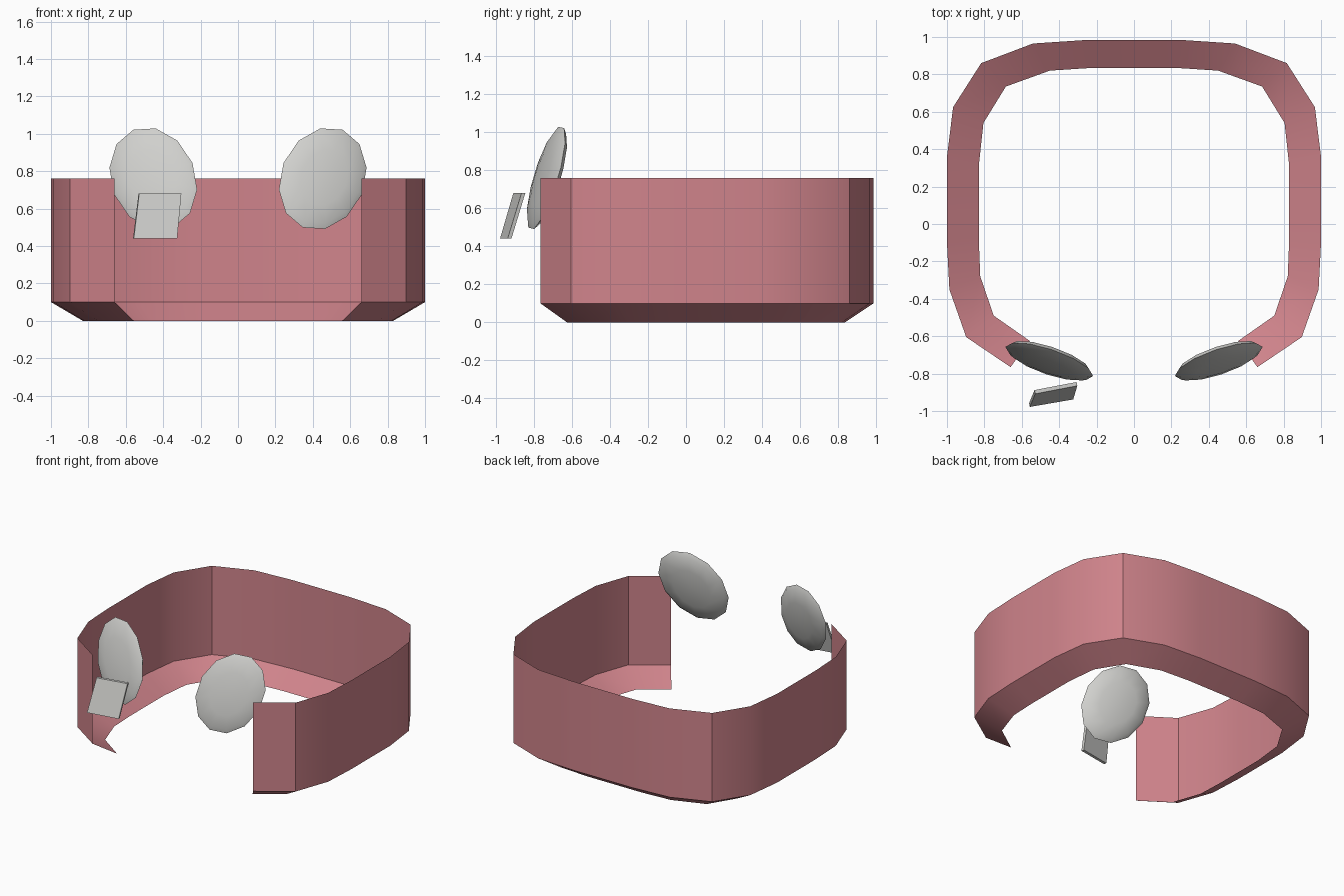
import bpy
import bmesh
from math import cos, sin, tau, radians
from mathutils import Vector

cube = bpy.data.objects.get("Cube")
if cube:
    bpy.data.objects.remove(cube)


def material(name, color):
    mat = bpy.data.materials.new(name)
    mat.use_nodes = True
    mat.diffuse_color = color
    mat.node_tree.nodes["Principled BSDF"].inputs["Base Color"].default_value = color
    return mat


pink = material("dusty pink", (0.63, 0.23, 0.26, 1))
grey = material("light grey", (0.63, 0.63, 0.61, 1))


def make_object(name, bm, mat, closed=False):
    if closed:
        bmesh.ops.recalc_face_normals(bm, faces=bm.faces[:])
    mesh = bpy.data.meshes.new(name)
    bm.to_mesh(mesh)
    bm.free()
    mesh.materials.append(mat)
    mesh.shade_smooth()
    mesh.set_sharp_from_angle(angle=radians(30))
    obj = bpy.data.objects.new(name, mesh)
    bpy.context.collection.objects.link(obj)
    return obj


def bridge(bm, low, high, loop=False):
    count = len(low)
    for i in range(count if loop else count - 1):
        j = (i + 1) % count
        bm.faces.new((low[i], low[j], high[j], high[i]))


# Open band: a thin wall with a sloping lip turned inward at the bottom
outer = [(0.66, -0.765), (0.897, -0.605), (0.987, -0.35), (1, -0.1), (1, 0.36),
         (0.967, 0.625), (0.817, 0.86), (0.54, 0.965), (0.24, 0.985)]
inner = [(0.557, -0.625), (0.75, -0.49), (0.822, -0.28), (0.83, -0.08), (0.83, 0.31),
         (0.805, 0.54), (0.685, 0.735), (0.45, 0.82), (0.22, 0.835)]


def mirrored(half):
    return half + [(-x, y) for x, y in reversed(half)]


bm = bmesh.new()
rows = [[bm.verts.new((x, y, z)) for x, y in mirrored(half)]
        for half, z in ((inner, 0), (outer, 0.1), (outer, 0.76))]
for low, high in zip(rows, rows[1:]):
    bridge(bm, low, high)
make_object("band", bm, pink)


# Oval discs: shallow domes on both sides, tilted back and turned outward
def disc(name, side):
    center = Vector((side * 0.453, -0.735, 0.76))

    def point(radius, angle, depth):
        dx = radius * (0.234 * cos(angle) + 0.02 * sin(angle))
        dz = radius * (0.274 * sin(angle) + 0.02 * cos(angle))
        dy = 0.27 * dx + 0.25 * dz + depth
        return center + Vector((side * (dx - 0.27 * depth), dy, dz - 0.25 * depth))

    bm = bmesh.new()
    profile = [(0.55, -0.027), (0.9, -0.012), (1, 0), (0.9, 0.02), (0.55, 0.04)]
    rings = [[bm.verts.new(point(r, radians(8) + tau * k / 12, d)) for k in range(12)]
             for r, d in profile]
    for low, high in zip(rings, rings[1:]):
        bridge(bm, low, high, loop=True)
    for ring, depth in ((rings[0], -0.033), (rings[-1], 0.047)):
        tip = bm.verts.new(point(0, 0, depth))
        for k in range(12):
            bm.faces.new((ring[k], ring[(k + 1) % 12], tip))
    make_object(name, bm, grey, closed=True)


disc("left_disc", 1)
disc("right_disc", -1)

# Small slanted plate in front of the right disc
front = [(-0.557, -0.978, 0.44), (-0.325, -0.938, 0.44),
         (-0.303, -0.865, 0.68), (-0.528, -0.908, 0.68)]
bm = bmesh.new()
near = [bm.verts.new(p) for p in front]
far = [bm.verts.new(Vector(p) + Vector((-0.004, 0.02, 0))) for p in front]
bridge(bm, near, far, loop=True)
bm.faces.new(near)
bm.faces.new(far)
make_object("front_plate", bm, grey, closed=True)
